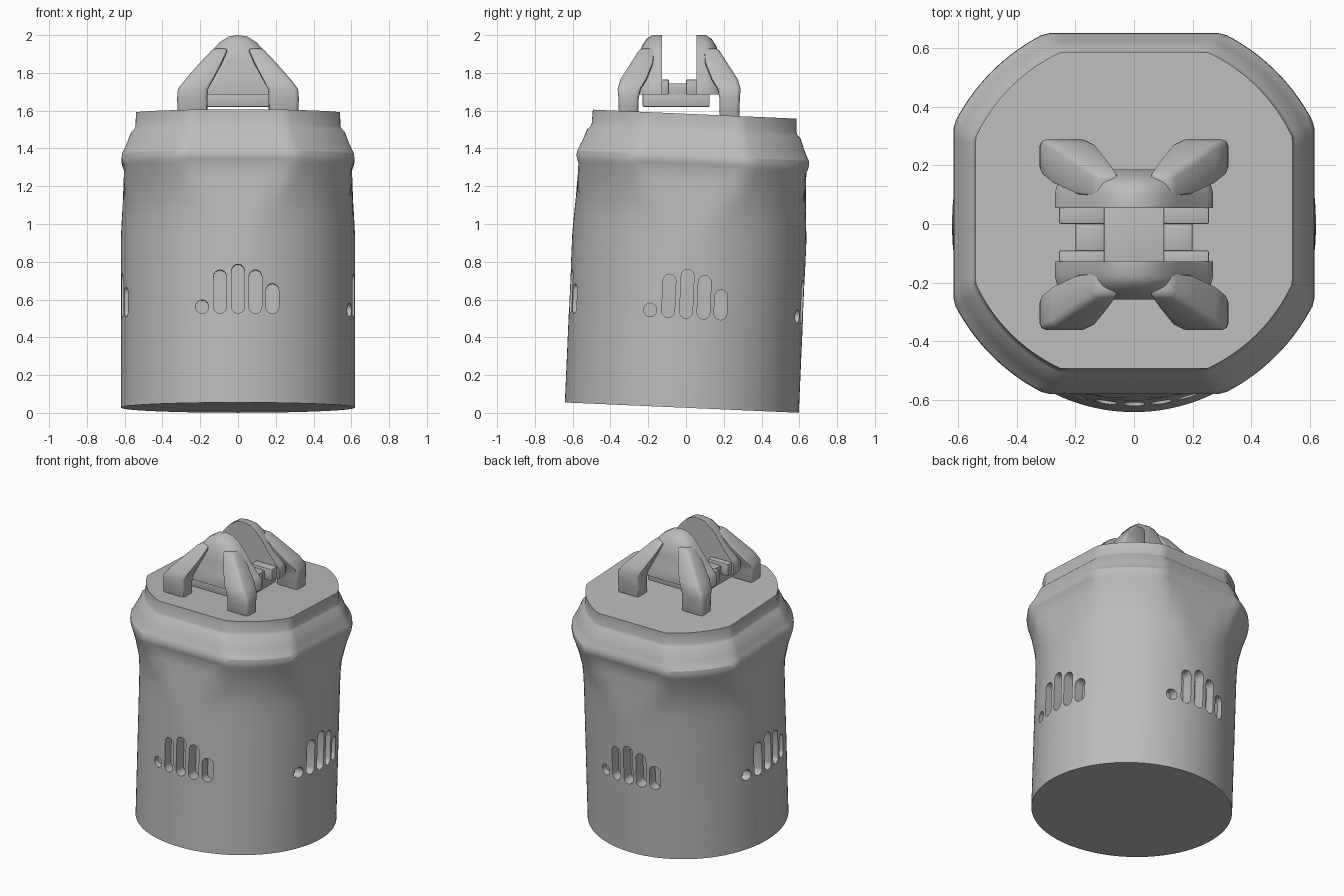
import bpy, bmesh, math
from mathutils import Matrix, Vector

cube = bpy.data.objects.get("Cube")
if cube:
    bpy.data.objects.remove(cube, do_unlink=True)

grey = bpy.data.materials.new("plain grey")
grey.use_nodes = True
colour = (0.5, 0.5, 0.5, 1)
grey.diffuse_color = colour
grey.node_tree.nodes["Principled BSDF"].inputs["Base Color"].default_value = colour


def make_object(name, bm):
    bmesh.ops.recalc_face_normals(bm, faces=bm.faces)
    mesh = bpy.data.meshes.new(name)
    bm.to_mesh(mesh)
    bm.free()
    mesh.materials.append(grey)
    obj = bpy.data.objects.new(name, mesh)
    bpy.context.collection.objects.link(obj)
    return obj


def loft(bm, rings):
    """Skin a stack of equal-length point rings and cap both ends."""
    rows = [[bm.verts.new(p) for p in ring] for ring in rings]
    n = len(rows[0])
    for low, high in zip(rows, rows[1:]):
        for i in range(n):
            j = (i + 1) % n
            bm.faces.new((low[i], low[j], high[j], high[i]))
    bm.faces.new(rows[0][::-1])
    bm.faces.new(rows[-1])


def finish(obj, bevel=0.0, angle=30):
    bpy.ops.object.select_all(action="DESELECT")
    bpy.context.view_layer.objects.active = obj
    obj.select_set(True)
    if bevel:
        mod = obj.modifiers.new("rounded edges", "BEVEL")
        mod.width, mod.segments = bevel, 2
        mod.limit_method, mod.angle_limit = "ANGLE", math.radians(35)
        bpy.ops.object.modifier_apply(modifier=mod.name)
    bpy.ops.object.shade_smooth_by_angle(angle=math.radians(angle))


def box(name, x0, x1, y0, y1, z0, z1, bevel=0.006):
    bm = bmesh.new()
    loft(bm, [[(x0, y0, z), (x1, y0, z), (x1, y1, z), (x0, y1, z)] for z in (z0, z1)])
    finish(make_object(name, bm), bevel)


# Body: round below, square with rounded corners above (height, half side, corner radius)
BODY = [(0, .62, .62), (.9, .62, .62), (1.0, .615, .622), (1.08, .61, .628),
        (1.2, .605, .654), (1.27, .604, .676), (1.29, .612, .683), (1.31, .616, .686),
        (1.335, .614, .683), (1.355, .604, .668), (1.39, .588, .648),
        (1.45, .566, .622), (1.465, .55, .606), (1.48, .543, .597), (1.555, .54, .595)]
SIDES = 144


def body_ring(z, half, radius):
    ring = []
    for i in range(SIDES):
        a = math.tau * i / SIDES
        r = min(radius, half / max(abs(math.cos(a)), abs(math.sin(a))))
        ring.append((r * math.cos(a), r * math.sin(a), z))
    return ring


bm = bmesh.new()
loft(bm, [body_ring(*row) for row in BODY])
body = make_object("body", bm)

# Rounded vent slots on all four sides
SLOT_BASE, SLOT_R = 0.473, 0.034
bm = bmesh.new()
for side in range(4):
    turn = Matrix.Rotation(side * math.pi / 2, 3, "Z")
    for x, height in ((-.19, .072), (-.095, .23), (0, .26), (.092, .23), (.182, .158)):
        outline = []
        for end, z in ((0, SLOT_BASE + height - SLOT_R), (math.pi, SLOT_BASE + SLOT_R)):
            for k in range(9):
                a = end + math.pi * k / 8
                outline.append((x + SLOT_R * math.cos(a), z + SLOT_R * math.sin(a)))
        loft(bm, [[turn @ Vector((px, y, pz)) for px, pz in outline] for y in (-.7, -.54)])
cutter = make_object("vent_cutter", bm)
cutter.hide_render = True
cut = body.modifiers.new("vents", "BOOLEAN")
cut.operation, cut.solver, cut.object = "DIFFERENCE", "EXACT", cutter
bpy.context.view_layer.objects.active = body
bpy.ops.object.modifier_apply(modifier=cut.name)
bpy.data.objects.remove(cutter, do_unlink=True)

# The body leans slightly backward
body.data.transform(Matrix.Translation((0, -.022, .028)) @ Matrix.Rotation(-.044, 4, "X"))
finish(body)

# Clip on top: two facing brackets, each with an arched wall, two legs and two ledges
ARCH = [(0, 2.0), (.05, 1.993), (.1, 1.96), (.14, 1.915), (.19, 1.845), (.25, 1.775), (.27, 1.75)]
WALL_BASE = 1.685


def arch_ring(y, rise, spread):
    half = [(x * spread, y, WALL_BASE + (z - WALL_BASE) * rise) for x, z in ARCH]
    half.append((ARCH[-1][0] * spread, y, WALL_BASE))
    return half + [(-x, y, z) for x, y, z in half[:0:-1]]


for name, inner, out, foot_z, ledge in (("front", -.128, -1, 1.585, .038),
                                        ("back", .055, 1, 1.56, .055)):
    bm = bmesh.new()
    loft(bm, [arch_ring(inner + out * d, rise, spread) for d, rise, spread in
              ((0, 1, 1), (.05, 1, 1), (.08, .94, .97), (.105, .82, .92), (.13, .55, .85))])
    finish(make_object(name + "_bracket_wall", bm), angle=40)
    for side, label in ((1, "left"), (-1, "right")):
        # Leg sections: centre x, centre depth, height, half width, half depth
        sections = [(.09, .075, 1.93, .04, .04), (.145, .105, 1.85, .06, .06),
                    (.205, .15, 1.765, .075, .07), (.238, .172, 1.715, .08, .062),
                    (.242, .176, 1.67, .08, .054), (.24, .176, foot_z, .08, .052)]
        bm = bmesh.new()
        loft(bm, [[(side * (x + sx * w), inner + out * (d + sy * t), z)
                   for sx, sy in ((-1, -1), (1, -1), (1, 1), (-1, 1))]
                  for x, d, z, w, t in sections])
        finish(make_object(f"{name}_{label}_leg", bm), 0.018, 45)
        xs = sorted((side * .1, side * .255))
        ys = sorted((inner + out * .02, inner - out * ledge))
        box(f"{name}_{label}_ledge", *xs, *ys, 1.685, 1.765)

# Floating link block and the small bars joining the brackets
box("link_block", -.2, .2, -.23, .125, 1.62, 1.69)
for side, label in ((1, "left"), (-1, "right")):
    box(label + "_link_bar", *sorted((side * .1, side * .2)), -.1, .01, 1.68, 1.745)
